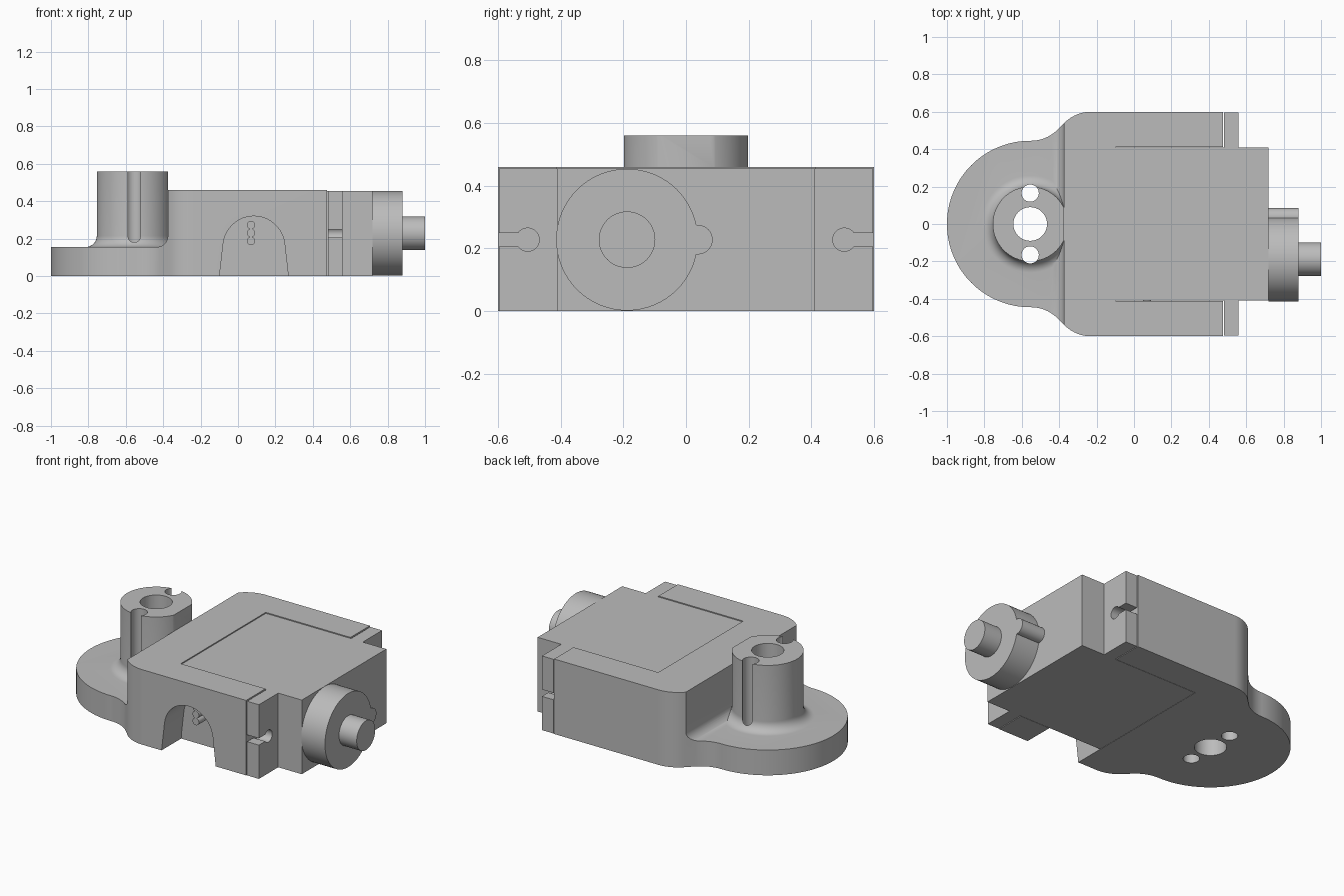
import bpy, bmesh
from math import sin, cos, pi, radians
from mathutils import Vector

cube = bpy.data.objects.get("Cube")
if cube:
    bpy.data.objects.remove(cube, do_unlink=True)

grey = bpy.data.materials.new("plain grey")
grey.use_nodes = True
grey.diffuse_color = (0.5, 0.5, 0.5, 1)
grey.node_tree.nodes["Principled BSDF"].inputs["Base Color"].default_value = (0.5, 0.5, 0.5, 1)


def arc(cx, cy, r, start, end, n=16):
    angles = [radians(start + (end - start) * i / n) for i in range(n + 1)]
    return [(cx + r * cos(a), cy + r * sin(a)) for a in angles]


def circle(cx, cy, r, n=48):
    return arc(cx, cy, r, 0, 360, n)[:-1]


def rect(u0, u1, v0, v1):
    return [(u0, v0), (u1, v0), (u1, v1), (u0, v1)]


def make_object(name, bm):
    bmesh.ops.recalc_face_normals(bm, faces=bm.faces)
    mesh = bpy.data.meshes.new(name)
    bm.to_mesh(mesh)
    bm.free()
    mesh.materials.append(grey)
    obj = bpy.data.objects.new(name, mesh)
    bpy.context.collection.objects.link(obj)
    return obj


def prism(name, points, axis, low, high):
    """Extrude a 2D profile along one axis."""
    place = {"x": lambda u, v: (low, u, v),
             "y": lambda u, v: (u, low, v),
             "z": lambda u, v: (u, v, low)}[axis]
    bm = bmesh.new()
    face = bm.faces.new([bm.verts.new(place(u, v)) for u, v in points])
    new = bmesh.ops.extrude_face_region(bm, geom=[face])["geom"]
    step = Vector([(high - low) * (axis == a) for a in "xyz"])
    bmesh.ops.translate(bm, vec=step, verts=[g for g in new if isinstance(g, bmesh.types.BMVert)])
    return make_object(name, bm)


def lathe(name, profile, cx, cy, steps=64):
    """Turn a radius/height profile about a vertical axis."""
    bm = bmesh.new()
    verts = [bm.verts.new((cx + r, cy, z)) for r, z in profile]
    edges = [bm.edges.new(pair) for pair in zip(verts, verts[1:])]
    bmesh.ops.spin(bm, geom=verts + edges, cent=(cx, cy, 0), axis=(0, 0, 1),
                   angle=2 * pi, steps=steps)
    bmesh.ops.remove_doubles(bm, verts=bm.verts, dist=0.0001)
    return make_object(name, bm)


def combine(obj, other, operation="DIFFERENCE"):
    bpy.ops.object.select_all(action="DESELECT")
    bpy.context.view_layer.objects.active = obj
    obj.select_set(True)
    mod = obj.modifiers.new("cut", "BOOLEAN")
    mod.operation, mod.solver, mod.object = operation, "EXACT", other
    bpy.ops.object.modifier_apply(modifier=mod.name)
    bpy.data.objects.remove(other, do_unlink=True)


def smooth(obj):
    bpy.ops.object.select_all(action="DESELECT")
    bpy.context.view_layer.objects.active = obj
    obj.select_set(True)
    bpy.ops.object.shade_smooth_by_angle(angle=radians(30))


POST_X, WALL_X, TOP = -0.555, -0.375, 0.46
MID_Z = 0.228

# Housing: full plan outline, flaring from the block into the round mounting plate
half = [(0.475, 0.6)]
half += arc(-0.23, 0.4, 0.2, 90, 135, 10)
half += arc(-0.551, 0.645, 0.2, -45, -90, 10)
half += arc(POST_X, 0, 0.445, 90, 180, 32)
outline = half + [(x, -y) for x, y in reversed(half[:-1])]
housing = prism("housing", outline, "z", 0, 0.7)

# Lower the mounting plate, leaving a fillet along the block wall
step = [(-1.2, 0.155)] + arc(-0.435, 0.215, 0.06, -90, 0, 10) + [(WALL_X, 0.9), (-1.2, 0.9)]
combine(housing, prism("step_cutter", step, "y", -0.8, 0.8))

# Pivot post with filleted base
post = [(0, 0.05), (0.26, 0.05)] + arc(0.26, 0.215, 0.06, 270, 180, 10) + [(0.2, 0.56), (0, 0.56)]
combine(housing, lathe("post", post, POST_X, 0), "UNION")
combine(housing, prism("top_cutter", rect(WALL_X, 0.8, -0.8, 0.8), "z", TOP, 0.9))

# Holes through the post
for y, r in ((0, 0.09), (0.165, 0.046), (-0.165, 0.046)):
    combine(housing, prism("hole_cutter", circle(POST_X, y, r), "z", -0.1, 0.8))

# Pocket for the motor, and the arched cable opening in front
combine(housing, prism("pocket_cutter", rect(-0.1, 0.6, -0.412, 0.412), "z", -0.1, 0.8))
arch = [(-0.1, -0.01)] + arc(0.085, 0.155, 0.165, 172, 8, 24) + [(0.27, -0.01)]
combine(housing, prism("arch_cutter", arch, "y", -0.8, -0.405))
smooth(housing)

# Motor case with side flanges
side = [(0.72, 0.41), (0.56, 0.41), (0.56, 0.597), (0.48, 0.597), (0.48, 0.41), (-0.098, 0.41)]
case = side + [(x, -y) for x, y in reversed(side)]
motor = prism("motor_case", case, "z", 0, 0.455)
for s in (-1, 1):
    combine(motor, prism("screw_cutter", circle(s * 0.505, MID_Z, 0.037, 32), "x", 0.4, 0.7))
    slot = rect(*sorted((s * 0.505, s * 0.7)), MID_Z - 0.021, MID_Z + 0.021)
    combine(motor, prism("slot_cutter", slot, "x", 0.4, 0.7))
smooth(motor)

# Gearbox boss with its small side bump, and the output shaft
boss = prism("gear_boss", circle(-0.188, MID_Z, 0.226, 64), "x", 0.72, 0.88)
combine(boss, prism("bump", circle(0.038, MID_Z, 0.047, 32), "x", 0.72, 0.88), "UNION")
smooth(boss)
smooth(prism("output_shaft", circle(-0.188, MID_Z, 0.09), "x", 0.88, 1.0))

# Three cable wires inside the arch
for i in range(3):
    smooth(prism(f"wire_{i + 1}", circle(0.07, 0.187 + 0.043 * i, 0.022, 24), "y", -0.51, -0.41))
